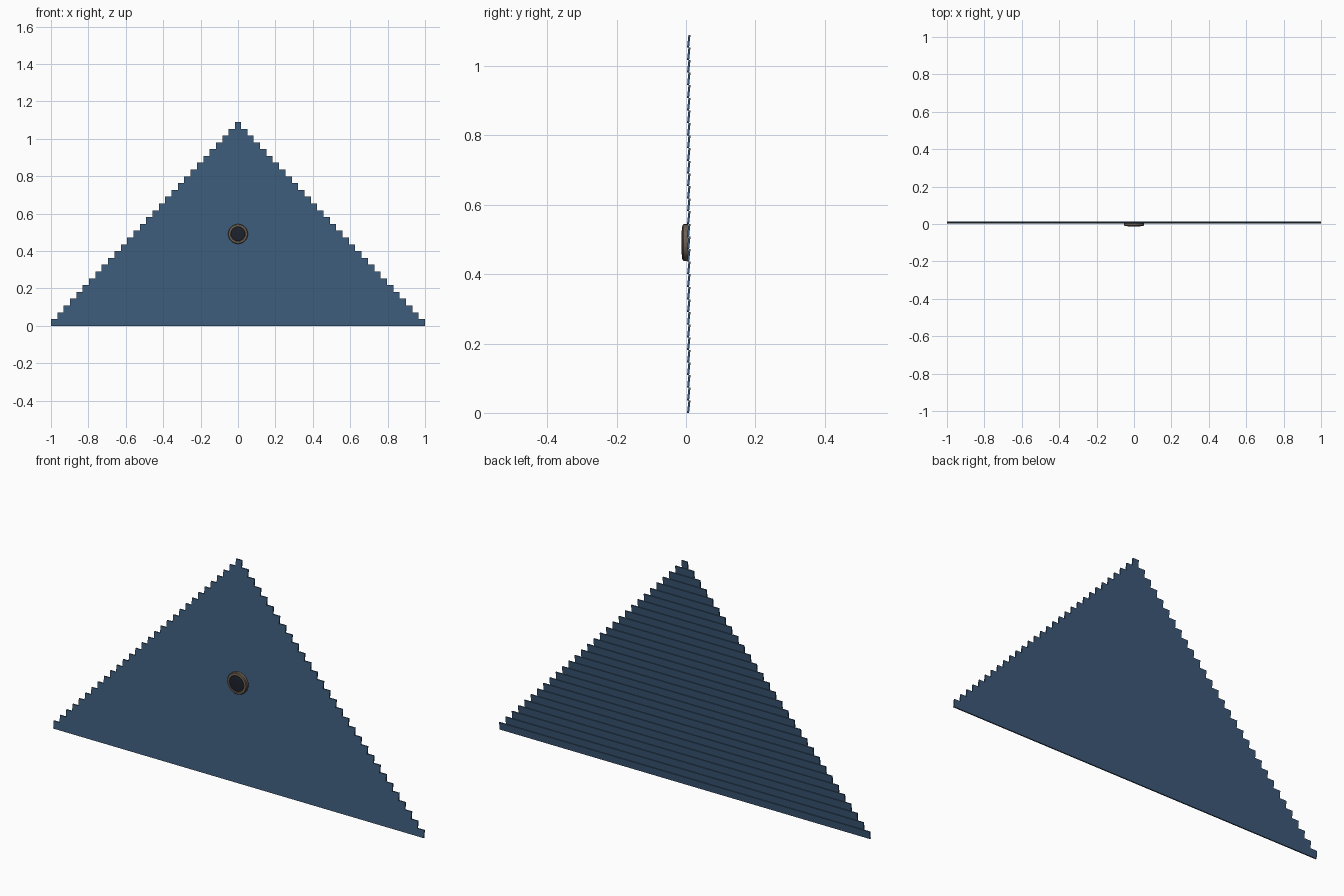
import bpy, bmesh, math

if "Cube" in bpy.data.objects:
    bpy.data.objects.remove(bpy.data.objects["Cube"])

def material(name, color):
    m = bpy.data.materials.new(name)
    m.diffuse_color = (*color, 1)
    m.use_nodes = True
    m.node_tree.nodes["Principled BSDF"].inputs["Base Color"].default_value = m.diffuse_color
    return m

def finish(name, bm, mat):
    bmesh.ops.recalc_face_normals(bm, faces=bm.faces)
    me = bpy.data.meshes.new(name)
    bm.to_mesh(me)
    bm.free()
    me.materials.append(mat)
    ob = bpy.data.objects.new(name, me)
    bpy.context.collection.objects.link(ob)
    return ob

blue = material("blue_paint", (0.045, 0.10, 0.19))
bronze = material("bronze", (0.16, 0.12, 0.085))
dark = material("dark_glass", (0.012, 0.016, 0.025))

# Lapped siding boards: each leans back, shortening toward the peak
ROWS, HEIGHT, THICK, LEAN = 30, 1.09, 0.006, 0.004
Y_FRONT = 0.003
pitch = HEIGHT / ROWS
bm = bmesh.new()
for i in range(ROWS):
    half = 1.0 - i * (1.0 - 0.016) / (ROWS - 1)
    z0, z1 = i * pitch, (i + 1) * pitch
    section = [(Y_FRONT, z0), (Y_FRONT + THICK, z0),
               (Y_FRONT + THICK + LEAN, z1), (Y_FRONT + LEAN, z1)]
    left = [bm.verts.new((-half, y, z)) for y, z in section]
    right = [bm.verts.new((half, y, z)) for y, z in section]
    bm.faces.new(left)
    bm.faces.new(right[::-1])
    for k in range(4):
        n = (k + 1) % 4
        bm.faces.new((left[k], left[n], right[n], right[k]))
finish("siding_boards", bm, blue)

# Round window parts: profiles of (radius, y) turned about the y axis
def turned(name, profile, mat, closed, z=0.491, sides=32):
    bm = bmesh.new()
    rings = [[bm.verts.new((r * math.cos(a), y, z + r * math.sin(a)))
              for a in (2 * math.pi * s / sides for s in range(sides))]
             for r, y in profile]
    pairs = list(zip(rings, rings[1:]))
    if closed:
        pairs.append((rings[-1], rings[0]))
    else:
        bm.faces.new(rings[0])
        bm.faces.new(rings[-1])
    for a, b in pairs:
        for s in range(sides):
            t = (s + 1) % sides
            bm.faces.new((a[s], a[t], b[t], b[s]))
    ob = finish(name, bm, mat)
    bpy.ops.object.select_all(action='DESELECT')
    ob.select_set(True)
    bpy.context.view_layer.objects.active = ob
    bpy.ops.object.shade_smooth_by_angle(angle=math.radians(35))

turned("window_rim", [(0.053, 0.006), (0.053, -0.007), (0.050, -0.0105),
                      (0.040, -0.0115), (0.037, -0.009), (0.037, 0.006)],
       bronze, True)
turned("window_pane", [(0.0375, 0.005), (0.0375, -0.0115), (0.034, -0.0125),
                       (0.020, -0.013)], dark, False)
